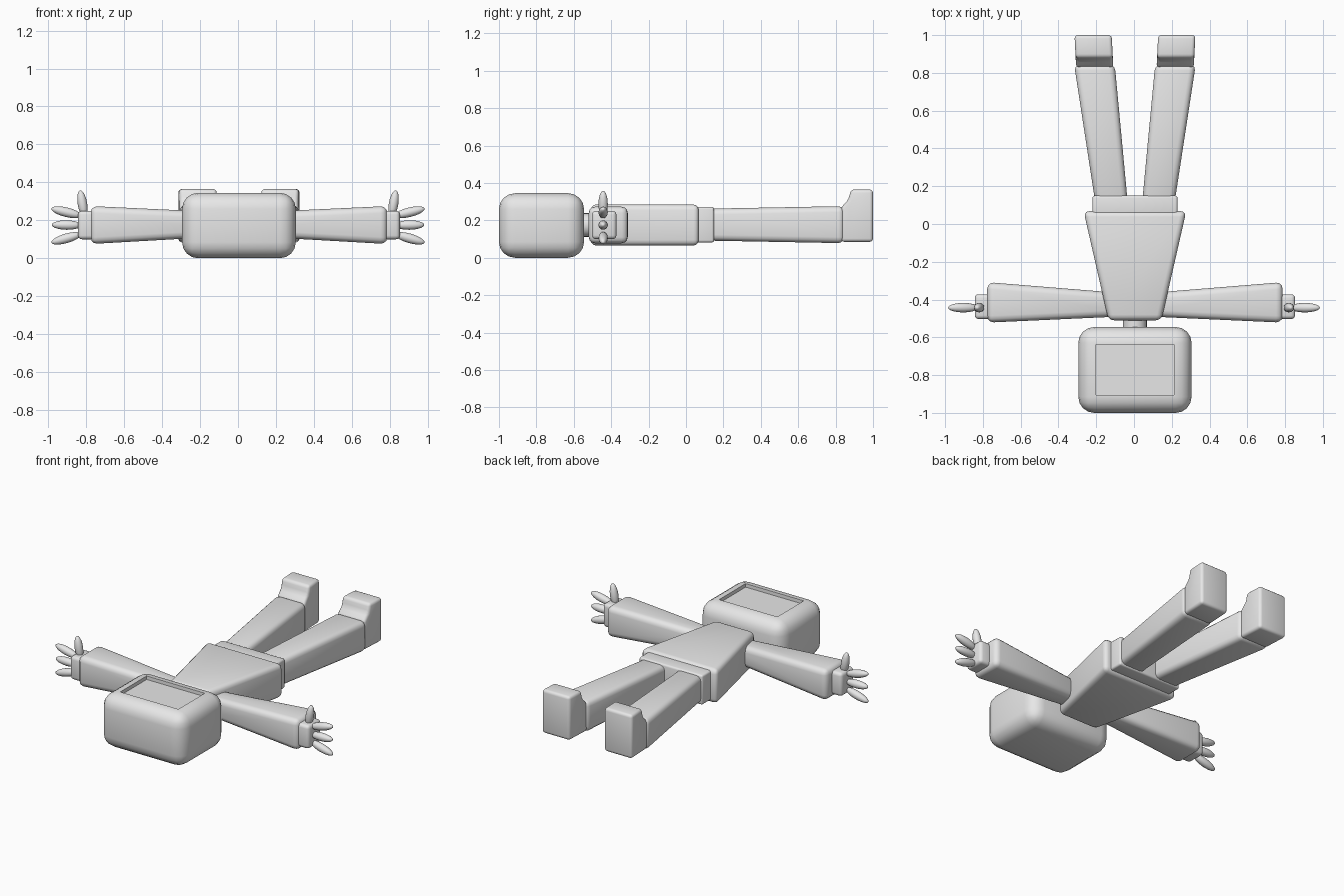
import bpy, bmesh, math
from mathutils import Vector

old = bpy.data.objects.get("Cube")
if old:
    bpy.data.objects.remove(old, do_unlink=True)

grey = bpy.data.materials.new("plain grey")
grey.use_nodes = True
grey.diffuse_color = (0.8, 0.8, 0.8, 1)
grey.node_tree.nodes["Principled BSDF"].inputs["Base Color"].default_value = grey.diffuse_color

MID = 0.005  # body centre line


def finish(name, bm):
    bmesh.ops.recalc_face_normals(bm, faces=bm.faces)
    mesh = bpy.data.meshes.new(name)
    bm.to_mesh(mesh)
    bm.free()
    mesh.materials.append(grey)
    obj = bpy.data.objects.new(name, mesh)
    bpy.context.collection.objects.link(obj)
    bpy.ops.object.select_all(action='DESELECT')
    obj.select_set(True)
    bpy.context.view_layer.objects.active = obj
    bpy.ops.object.shade_smooth_by_angle(angle=math.radians(40))
    return obj


def loft(ring_a, ring_b, bevel, segments=3):
    """Solid between two matching outlines, with rounded edges."""
    bm = bmesh.new()
    a = [bm.verts.new(p) for p in ring_a]
    b = [bm.verts.new(p) for p in ring_b]
    n = len(a)
    bm.faces.new(a)
    bm.faces.new(b[::-1])
    for i in range(n):
        j = (i + 1) % n
        bm.faces.new((a[j], a[i], b[i], b[j]))
    bmesh.ops.recalc_face_normals(bm, faces=bm.faces)
    bmesh.ops.bevel(bm, geom=bm.edges[:], offset=bevel, segments=segments,
                    profile=0.5, affect='EDGES', clamp_overlap=True)
    return bm


def rect_y(y, x0, x1, z0, z1):
    return [(x0, y, z0), (x1, y, z0), (x1, y, z1), (x0, y, z1)]


def rect_x(x, y0, y1, z0, z1):
    return [(x, y0, z0), (x, y1, z0), (x, y1, z1), (x, y0, z1)]


def flip(points, side, centre=MID):
    return [(centre + side * x, y, z) for x, y, z in points]


def digit(name, start, end, radius):
    """Long rounded finger between two points."""
    start, end = Vector(start), Vector(end)
    axis = end - start
    bm = bmesh.new()
    bmesh.ops.create_uvsphere(bm, u_segments=16, v_segments=10, radius=1)
    turn = axis.to_track_quat('Z', 'Y')
    for v in bm.verts:
        v.co = turn @ Vector((v.co.x * radius, v.co.y * radius,
                              v.co.z * axis.length / 2)) + (start + end) / 2
    finish(name, bm)


# Head with a sunken face panel
bm = loft(rect_y(-1, MID - 0.3, MID + 0.3, 0, 0.345),
          rect_y(-0.545, MID - 0.3, MID + 0.3, 0, 0.345), 0.085, 4)
bm.normal_update()
panel = max((f for f in bm.faces if f.normal.z > 0.99), key=lambda f: f.calc_area())
bmesh.ops.inset_individual(bm, faces=[panel], thickness=0.012)
bmesh.ops.inset_individual(bm, faces=[panel], thickness=0.001, depth=-0.022)
finish("head", bm)

# Neck
bm = bmesh.new()
bmesh.ops.create_cone(bm, cap_ends=True, segments=24, radius1=0.063, radius2=0.063, depth=0.1)
for v in bm.verts:
    v.co = (v.co.x + MID, v.co.z - 0.53, v.co.y + 0.175)
finish("neck", bm)

# Tapered torso and hip band
finish("torso", loft(rect_y(-0.51, MID - 0.14, MID + 0.14, 0.065, 0.285),
                     rect_y(0.068, MID - 0.272, MID + 0.272, 0.065, 0.285), 0.03))
finish("hips", loft(rect_y(0.03, MID - 0.225, MID + 0.225, 0.082, 0.272),
                    rect_y(0.15, MID - 0.225, MID + 0.225, 0.082, 0.272), 0.012))

for side, label in ((1, "left"), (-1, "right")):
    # Arm and wrist
    finish(label + "_arm", loft(flip(rect_x(0.08, -0.49, -0.365, 0.115, 0.242), side),
                                flip(rect_x(0.782, -0.522, -0.308, 0.075, 0.275), side), 0.035))
    finish(label + "_wrist", loft(flip(rect_x(0.74, -0.503, -0.372, 0.1, 0.25), side),
                                  flip(rect_x(0.848, -0.503, -0.372, 0.1, 0.25), side), 0.02))

    # Thumb and three fingers
    y = -0.443
    digits = {"thumb": ((0.808, 0.215), (0.832, 0.358)),
              "upper_finger": ((0.825, 0.223), (0.984, 0.262)),
              "middle_finger": ((0.825, 0.174), (0.982, 0.176)),
              "lower_finger": ((0.825, 0.128), (0.984, 0.082))}
    for part, (p, q) in digits.items():
        digit(label + "_" + part, (side * p[0], y, p[1]), (side * q[0], y, q[1]), 0.025)

    # Leg, flaring towards the foot
    finish(label + "_leg", loft(flip(rect_y(0.1, 0.037, 0.208, 0.092, 0.262), side),
                                flip(rect_y(0.845, 0.107, 0.322, 0.078, 0.276), side), 0.032))

    # Foot with sloped instep
    outline = [(0.828, 0.085), (0.828, 0.268), (0.868, 0.31),
               (0.882, 0.365), (1, 0.365), (1, 0.085)]
    inner, outer = [[(x + (y - 0.9) * 0.05, y, z) for y, z in outline] for x in (0.118, 0.315)]
    finish(label + "_foot", loft(flip(inner, side), flip(outer, side), 0.018))
